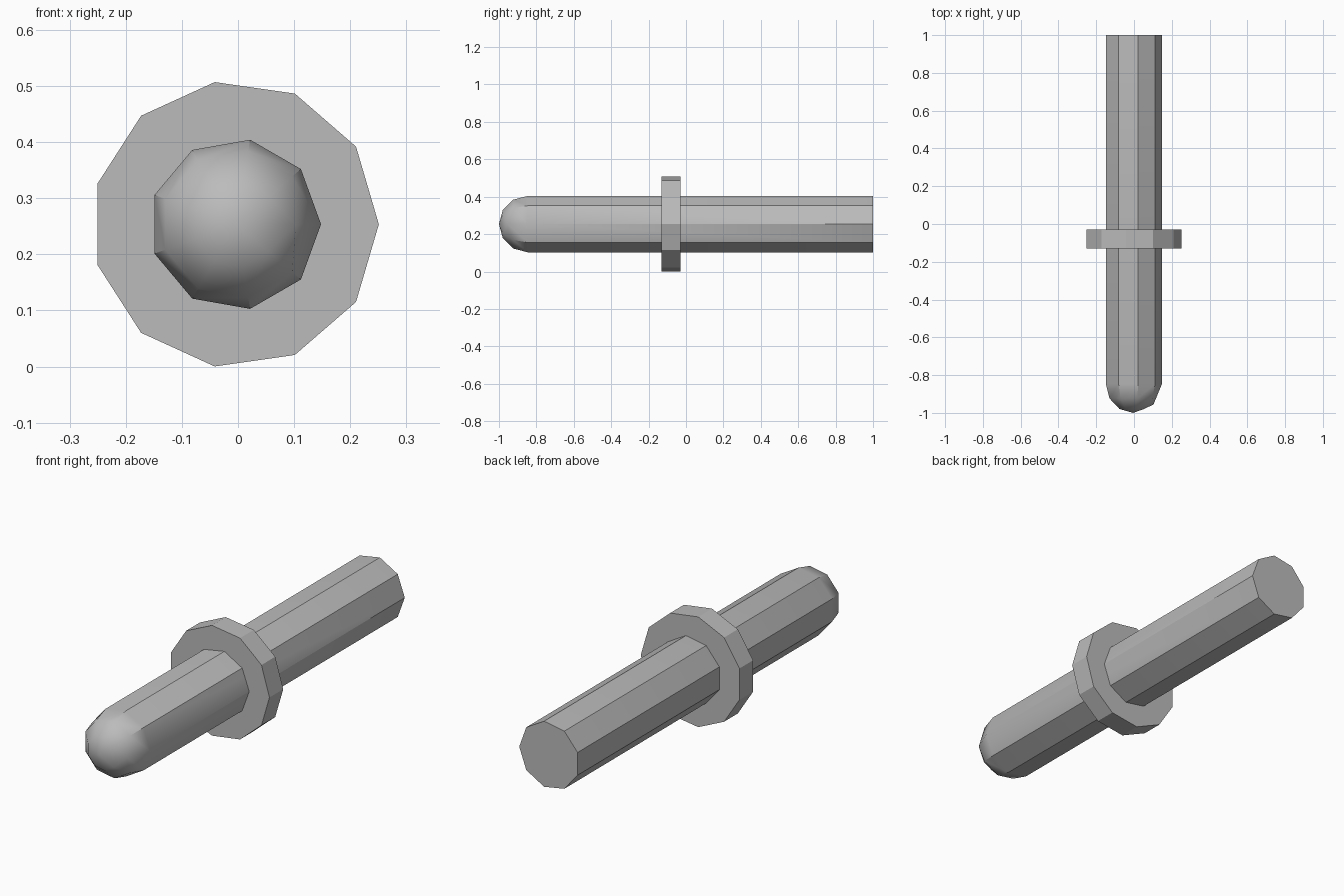
import bpy, bmesh
from math import sin, cos, pi
from mathutils import Vector

cube = bpy.data.objects.get("Cube")
if cube:
    bpy.data.objects.remove(cube, do_unlink=True)

CX, CZ = -0.005, 0.2535      # axis position
R, DOME_Y = 0.153, -0.847    # shaft radius, dome centre

grey = bpy.data.materials.new("plain grey")
grey.use_nodes = True
colour = (0.5, 0.5, 0.5, 1)
grey.diffuse_color = colour
grey.node_tree.nodes["Principled BSDF"].inputs["Base Color"].default_value = colour


def ring(bm, sides, radius, y):
    angles = [2 * pi * i / sides for i in range(sides)]
    return [bm.verts.new((CX + radius * cos(a), y, CZ + radius * sin(a))) for a in angles]


def bridge(bm, a, b):
    n = len(a)
    for i in range(n):
        j = (i + 1) % n
        bm.faces.new((a[i], a[j], b[j], b[i]))


def finish(bm, name):
    bmesh.ops.recalc_face_normals(bm, faces=bm.faces)
    mesh = bpy.data.meshes.new(name)
    bm.to_mesh(mesh)
    bm.free()
    mesh.materials.append(grey)
    obj = bpy.data.objects.new(name, mesh)
    bpy.context.collection.objects.link(obj)
    return obj


# Nine-sided shaft with a domed front end
bm = bmesh.new()
rings = [ring(bm, 9, R, 1.0)]
for step in range(3):
    a = step * pi / 6
    rings.append(ring(bm, 9, R * cos(a), DOME_Y - R * sin(a)))
for a, b in zip(rings, rings[1:]):
    bridge(bm, a, b)
bm.faces.new(rings[0])
tip = bm.verts.new((CX, DOME_Y - R, CZ))
for i in range(9):
    bm.faces.new((rings[3][i], rings[3][(i + 1) % 9], tip))

# One dome meridian has its two middle points joined into one
mid = R * cos(pi / 4)
bmesh.ops.pointmerge(bm, verts=[rings[2][0], rings[3][0]],
                     merge_co=Vector((CX + mid, DOME_Y - mid, CZ)))
shaft = finish(bm, "shaft")
bpy.ops.object.select_all(action="DESELECT")
shaft.select_set(True)
bpy.context.view_layer.objects.active = shaft
bpy.ops.object.shade_smooth_by_angle(angle=pi / 5.2)

# Eleven-sided collar
bm = bmesh.new()
front = ring(bm, 11, 0.256, -0.13)
back = ring(bm, 11, 0.256, -0.03)
bridge(bm, front, back)
bm.faces.new(front)
bm.faces.new(back)
finish(bm, "collar")
